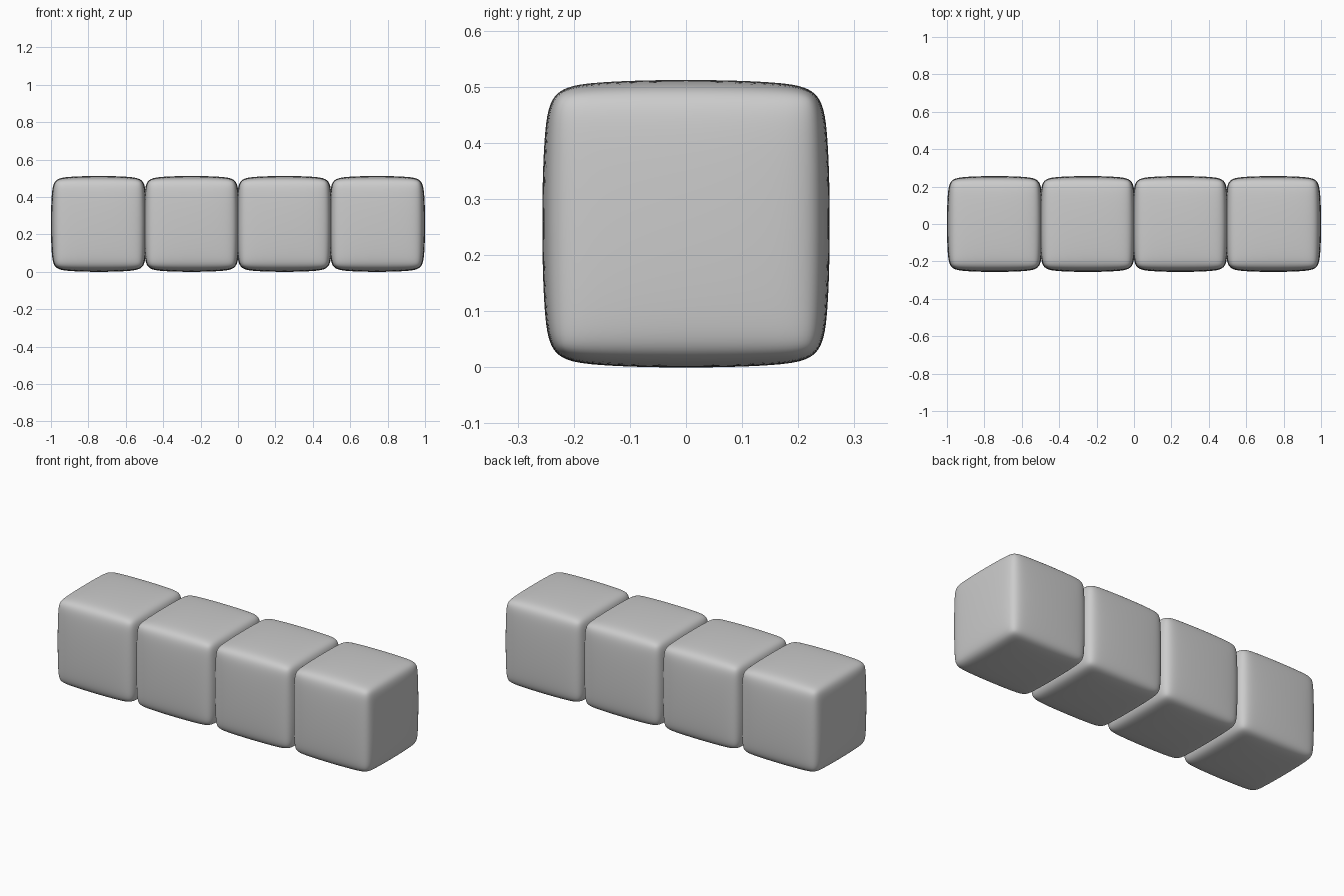
import bpy

if "Cube" in bpy.data.objects:
    bpy.data.objects.remove(bpy.data.objects["Cube"])

SIZE = 0.512
PITCH = (2.0 - SIZE) / 3
CAGE = 0.5185   # control cage size; subdivision pulls it in to SIZE


def soft_cube(i):
    bpy.ops.mesh.primitive_cube_add(size=CAGE, location=((i - 1.5) * PITCH, 0, SIZE / 2))
    ob = bpy.context.object
    ob.name = f"soft_cube_{i + 1}"
    # chamfered cage, then subdivision gives the pillowed faces
    bev = ob.modifiers.new("bevel", 'BEVEL')
    bev.width = 0.038
    bev.segments = 1
    bev.limit_method = 'NONE'
    sub = ob.modifiers.new("subdivision", 'SUBSURF')
    sub.levels = sub.render_levels = 4
    bpy.ops.object.shade_smooth()
    return ob


# row of four cushions
for i in range(4):
    soft_cube(i)
